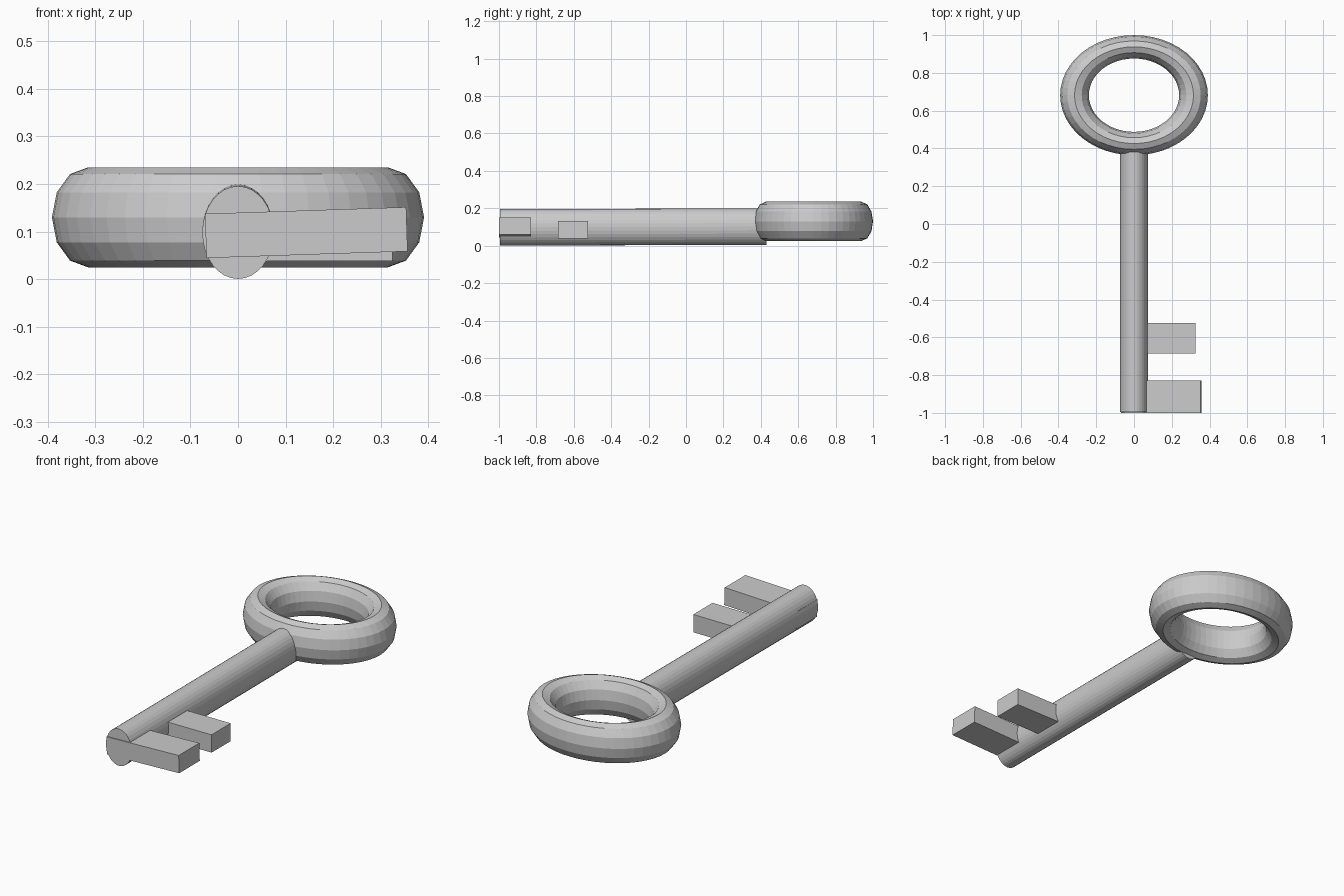
import bpy, math

if "Cube" in bpy.data.objects:
    bpy.data.objects.remove(bpy.data.objects["Cube"])

metal = bpy.data.materials.new("light grey metal")
metal.diffuse_color = (0.6, 0.6, 0.6, 1)
metal.use_nodes = True
metal.node_tree.nodes["Principled BSDF"].inputs["Base Color"].default_value = metal.diffuse_color


def finish(name):
    ob = bpy.context.object
    ob.name = name
    ob.data.materials.append(metal)
    return ob


# oval ring handle
bpy.ops.mesh.primitive_torus_add(major_radius=0.315, minor_radius=0.076,
                                 major_segments=48, minor_segments=12,
                                 location=(0, 0.682, 0.13))
ring = finish("ring_handle")
ring.scale = (1, 0.813, 0.105 / 0.076)

# round shaft, very slightly tilted
y0, y1 = -0.995, 0.43
bpy.ops.mesh.primitive_cylinder_add(vertices=32, radius=1, depth=y1 - y0,
                                    location=(0, (y0 + y1) / 2, 0.1),
                                    rotation=(math.radians(90.15), 0, 0))
shaft = finish("shaft")
shaft.scale = (0.075, 0.0975, 1)


# teeth of the key
def tooth(name, x0, x1, ya, yb, z, h, tilt):
    bpy.ops.mesh.primitive_cube_add(size=1, rotation=(0, math.radians(tilt), 0),
                                    location=((x0 + x1) / 2, (ya + yb) / 2, z))
    finish(name).scale = (x1 - x0, yb - ya, h)


tooth("end_tooth", -0.068, 0.355, -1.0, -0.828, 0.098, 0.093, -1.9)
tooth("inner_tooth", -0.05, 0.325, -0.685, -0.525, 0.085, 0.094, -0.2)
